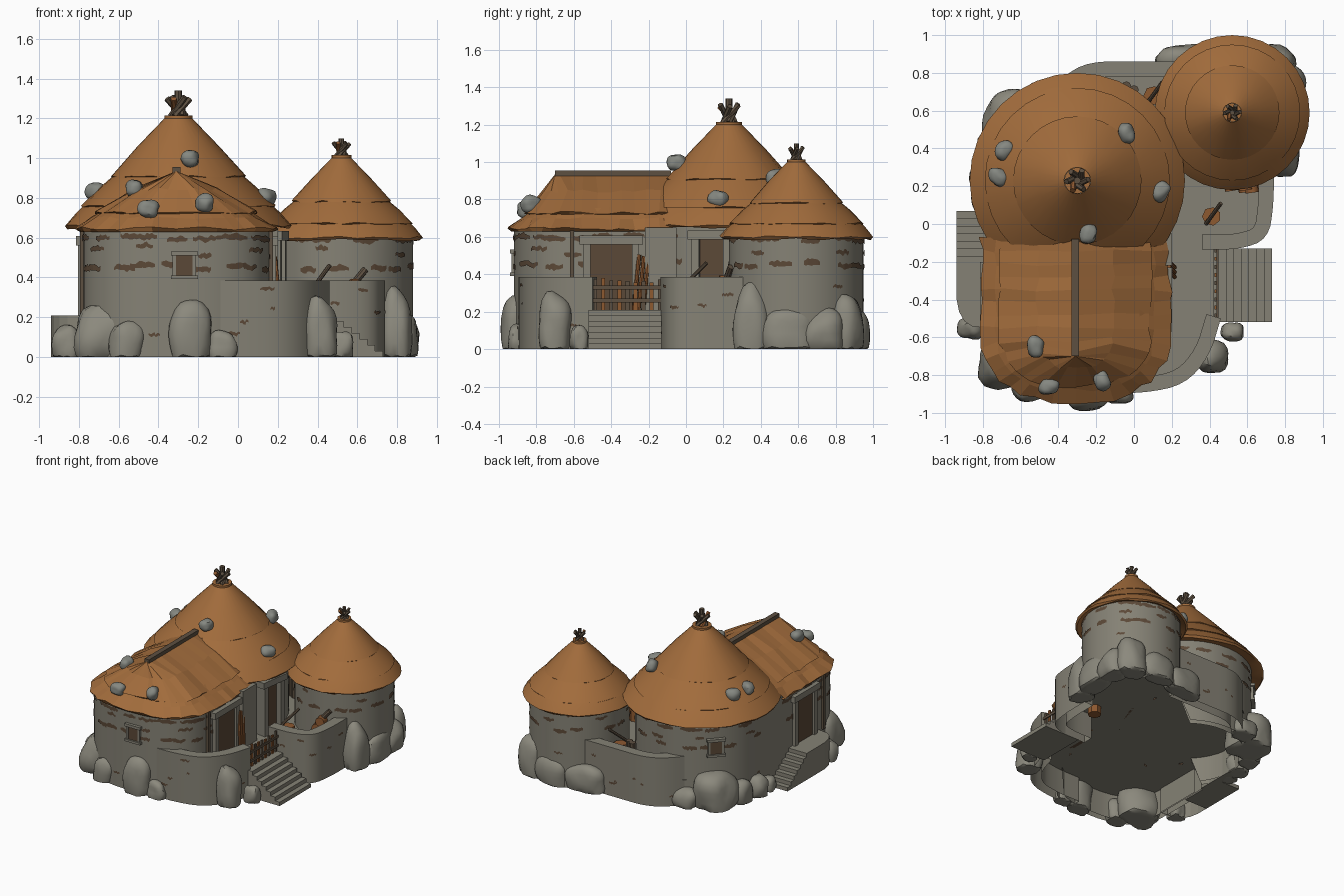
import bpy, bmesh, math, random
from mathutils import Vector, Matrix, noise

if "Cube" in bpy.data.objects:
    bpy.data.objects.remove(bpy.data.objects["Cube"])
random.seed(4)
R = random.uniform

def mat(name, c):
    m = bpy.data.materials.new(name)
    m.diffuse_color = (*c, 1)
    m.use_nodes = True
    m.node_tree.nodes["Principled BSDF"].inputs["Base Color"].default_value = m.diffuse_color
    return m
PLASTER = mat("grey plaster", (0.235, 0.222, 0.178))
THATCH = mat("thatch", (0.36, 0.15, 0.045))
PATCH = mat("bare brown patch", (0.105, 0.065, 0.038))
DARK = mat("dark wood", (0.11, 0.08, 0.053))
LOG = mat("orange wood", (0.27, 0.10, 0.03))
ROCK = mat("boulder grey", (0.26, 0.25, 0.205))
SLATE = mat("roof stone grey", (0.235, 0.245, 0.22))
GRASS = mat("grass green", (0.07, 0.13, 0.012))

def obj(name, verts, faces, m, smooth=None):
    me = bpy.data.meshes.new(name)
    me.from_pydata([tuple(v) for v in verts], [], faces)
    bm = bmesh.new(); bm.from_mesh(me)
    bmesh.ops.recalc_face_normals(bm, faces=bm.faces)
    bm.to_mesh(me); bm.free()
    me.materials.append(m)
    o = bpy.data.objects.new(name, me)
    bpy.context.collection.objects.link(o)
    if smooth:
        bpy.ops.object.select_all(action='DESELECT')
        o.select_set(True); bpy.context.view_layer.objects.active = o
        bpy.ops.object.shade_smooth_by_angle(angle=math.radians(smooth))
    return o

def loft(name, rows, m, closed=False, smooth=None):
    n = len(rows[0]); k = n if closed else n - 1
    faces = [(r*n+i, r*n+(i+1) % n, (r+1)*n+(i+1) % n, (r+1)*n+i)
             for r in range(len(rows)-1) for i in range(k)]
    return obj(name, [p for row in rows for p in row], faces, m, smooth)

def box(name, lo, hi, m, origin=(0, 0, 0), ang=0):
    M = Matrix.Translation(origin) @ Matrix.Rotation(ang, 4, 'Z')
    v = [M @ Vector((x, y, z)) for x in (lo[0], hi[0]) for y in (lo[1], hi[1]) for z in (lo[2], hi[2])]
    return obj(name, v, [(0, 1, 3, 2), (4, 6, 7, 5), (0, 4, 5, 1), (2, 3, 7, 6), (0, 2, 6, 4), (1, 5, 7, 3)], m)

def pole(name, a, b, r, m, n=8):
    a, b = Vector(a), Vector(b)
    M = (b-a).to_track_quat('Z', 'Y').to_matrix()
    ring = [M @ Vector((r*math.cos(i*math.tau/n), r*math.sin(i*math.tau/n), 0)) for i in range(n)]
    f = [(i, (i+1) % n, n+(i+1) % n, n+i) for i in range(n)] + [tuple(range(n)), tuple(range(n, 2*n))]
    return obj(name, [a+p for p in ring]+[b+p for p in ring], f, m, 40)

# ---- plan outlines (outside lies to the right of travel)
def circle(c, r, n=40):
    return [(c[0]+r*math.cos(i*math.tau/n), c[1]+r*math.sin(i*math.tau/n)) for i in range(n)]

def u_plan(w, d, back=-0.08):
    cx, cy, n = -0.31, -0.55, 18
    left = [(cx-w, back+(cy-back)*i/7) for i in range(7)]
    arc = []
    for i in range(n+1):
        a = math.pi + math.pi*i/n
        c, s = math.cos(a), math.sin(a)
        arc.append((cx+w*math.copysign(abs(c)**0.8, c), cy-d*abs(s)**0.8))
    return left + arc + [(2*cx-x, y) for x, y in reversed(left)]

def chaikin(p, times=2):
    for _ in range(times):
        q = [p[0]]
        for a, b in zip(p, p[1:]):
            q += [(a[0]*.75+b[0]*.25, a[1]*.75+b[1]*.25), (a[0]*.25+b[0]*.75, a[1]*.25+b[1]*.75)]
        p = q + [p[-1]]
    return p

def normals(p, closed):
    out = []
    for i in range(len(p)):
        a = p[i-1] if closed or i else p[0]
        b = p[(i+1) % len(p)] if closed or i < len(p)-1 else p[-1]
        t = Vector((b[0]-a[0], b[1]-a[1])).normalized()
        out.append((t.y, -t.x))
    return out

def wall(name, p, t, z1, closed=False, foot=lambda x, y: 0.0):
    """hollow-bottomed wall; foot(x, y) gives the height where it starts"""
    nn = normals(p, closed)
    inn = [(x-a*t, y-b*t) for (x, y), (a, b) in zip(p, nn)]
    z0 = [foot(x, y) for x, y in p]
    rows = [[(x, y, z) for (x, y), z in zip(p, z0)], [(x, y, z1) for x, y in p],
            [(x, y, z1) for x, y in inn], [(x, y, z) for (x, y), z in zip(inn, z0)]]
    if closed:
        return loft(name, rows, PLASTER, True, 35)
    k = len(p)
    f = [(j*k+i, j*k+i+1, (j+1)*k+i+1, (j+1)*k+i) for j in range(3) for i in range(k-1)]
    f += [tuple(j*k+e for j in range(4)) for e in (0, k-1)]
    return obj(name, [v for r in rows for v in r], f, PLASTER, 35)

def patches(name, p, closed, spots):
    """ragged brown plates hugging a wall outline; spots = (fraction, z, length, height)"""
    q = [Vector(v) for v in p] + ([Vector(p[0])] if closed else [])
    L = [0]
    for a, b in zip(q, q[1:]): L.append(L[-1]+(b-a).length)
    def at(s):
        s = s % L[-1] if closed else min(max(s, 0), L[-1]-1e-4)
        i = max(k for k in range(len(q)-1) if L[k] <= s)
        t = (q[i+1]-q[i]).normalized()
        return q[i] + t*(s-L[i]) + Vector((t.y, -t.x))*0.005
    V, F = [], []
    for u, z, ln, h in spots:
        b0, n = len(V), 8
        for i in range(n+1):
            c = at(u*L[-1]+ln*(i/n-.5))
            k = h*.5*math.sin(math.pi*(0.08+0.84*i/n))**.4
            w = z+R(-.006, .006)
            V += [(c.x, c.y, w-k*R(.5, 1.1)), (c.x, c.y, w+k*R(.5, 1.1))]
            if i: F.append((b0+2*i-2, b0+2*i, b0+2*i+1, b0+2*i-1))
    obj(name, V, F, PATCH)

def spots(n, top):
    out = []
    for i in range(n):
        u = lambda: (i+R(.1, .9))/n
        out += [(u(), R(top-.045, top-.025), R(.09, .17), .035), (u(), .455+R(-.015, .015), R(.08, .14), .038)]
        if i % 2: out += [(u(), R(.5, .56), R(.04, .11), .03), (u(), R(.1, .38), R(.02, .07), .02)]
    return out

# ---- house walls: parts standing on the yard floor start there, outer parts reach the ground
MAIN, TOWER = (-0.30, 0.23), (0.52, 0.59)
YARD = 0.2
for name, p, closed, top, n, foot in (
        ("main_house_wall", circle(MAIN, 0.48), True, 0.68, 15, lambda x, y: 0 if y-x > .62 else YARD),
        ("tower_wall", circle(TOWER, 0.36), True, 0.62, 13, lambda x, y: 0 if x+y > .98 else YARD),
        ("front_house_wall", u_plan(0.47, 0.37), False, 0.65, 17, lambda x, y: YARD if x > 0 and y > -.82 else 0)):
    wall(name, p, 0.05, top, closed, foot)
    patches(name+"_patches", p, closed, spots(n, min(top, .635)))
box("left_link_wall", (-.78, -.1, 0), (-.72, .22, .65), PLASTER)

# ---- courtyard walls and floor
yard = chaikin([(-0.16, -0.895), (0.06, -0.895), (0.27, -0.85), (0.40, -0.70), (0.46, -0.5)])
side = chaikin([(0.36, -0.135), (0.56, -0.135), (0.71, -0.08), (0.74, 0.1), (0.74, 0.32)])
rear = chaikin([(0.32, 0.86), (0.0, 0.86), (-0.24, 0.86), (-0.38, 0.78), (-0.48, 0.66)])
for name, p in (("yard_wall", yard), ("side_wall", side), ("rear_wall", rear)):
    wall(name, p, 0.08, 0.385)
    patches(name+"_patches", p, False, [(R(.05, .95), R(.08, .36), R(.02, .08), .02) for _ in range(6)])
fl = yard[3:-1] + [(0.45, -0.5), (0.45, -0.13)] + side[8:-1] + \
     [(TOWER[0]+.34*math.cos(a*.3), TOWER[1]+.34*math.sin(a*.3)) for a in range(-3, 9)] + rear[2:-3] + \
     [(-0.6, 0.58), (-0.74, 0.3), (-0.76, 0), (-0.76, -0.6), (-0.62, -0.83), (-0.35, -0.89)]
obj("floor", [(x, y, YARD) for x, y in fl], [tuple(range(len(fl)))], PLASTER)
box("grass_strip", (-0.2, 0.755, 0.13), (0.16, 0.785, 0.195), GRASS)

# ---- stairs: right entrance, left entrance with landing
for i in range(7):
    box("right_step", (0.42, -0.52, 0), (0.49+0.04*i, -0.13, 0.21-0.03*i), PLASTER)
    box("left_step", (-0.94, -0.3, 0), (-0.74, -0.17+0.04*i, 0.21-0.03*i), PLASTER)
land = chaikin([(-0.94, -0.17), (-0.94, -0.53), (-0.72, -0.56)])
k = len(land)
obj("left_landing", [(x, y, z) for z in (0, .21) for x, y in land+[(-0.72, -0.17)]],
    [(i, i+1, k+2+i, k+1+i) for i in range(k)] + [tuple(range(k+1, 2*k+2))], PLASTER)

# ---- round thatched roofs in overlapping tiers
def round_roof(name, c, tiers, under, n=32):
    for t, (a, b) in enumerate(tiers):
        last = t == len(tiers)-1
        lip = .012 if last else .005
        prof = [a, ((a[0]+b[0])/2, (a[1]+b[1])/2+.006), b, (b[0]-.012, b[1]-lip)] + ([under] if last else [])
        rows = []
        for j, (r, z) in enumerate(prof):
            q = 0.006 if j in (2, 3) else 0
            rows.append([(x, y, z+R(-q, q)) for x, y in circle(c, r, n)])
        loft(f"{name}_tier", rows, THATCH, True, 35)
    r, z = tiers[0][0]
    pole(name+"_cap", (*c, z-.01), (*c, z+.015), r, THATCH, 16)
    for i in range(6):
        a = i*math.tau/6; b = a+2.2; s = r*.55
        pole(name+"_finial_stick", (c[0]+s*math.cos(a), c[1]+s*math.sin(a), z+.01),
             (c[0]+s*1.5*math.cos(b), c[1]+s*1.5*math.sin(b), z+r*1.4+R(0, .012)), r*.22, LOG if i == 2 else DARK, 6)
    pole(name+"_finial_core", (*c, z), (*c, z+r*2), r*.27, DARK)
round_roof("main_roof", MAIN, [((.07, 1.2), (.34, .908)), ((.30, .935), (.49, .758)), ((.45, .785), (.57, .66))], (.47, .67))
round_roof("tower_roof", TOWER, [((.05, 1.0), (.25, .782)), ((.22, .80), (.36, .672)), ((.33, .69), (.41, .60))], (.35, .61))

# ---- hipped thatch over the front house
def u_row(w, d, z, q=0):
    return [(x+R(-q, q), y+R(-q, q), z+R(-q, q)*.7) for x, y in u_plan(w, d)]
ridge = [(-0.31, max(y, -0.70), 0.935) for x, y in u_plan(.4, .3)]
loft("front_roof_upper", [ridge, u_row(.2, .22, .845, .012), u_row(.40, .31, .728, .012), u_row(.385, .30, .72)], THATCH)
loft("front_roof_lower", [u_row(.34, .26, .755), u_row(.42, .33, .70, .01), u_row(.50, .395, .645, .015),
                          u_row(.485, .385, .63), u_row(.44, .34, .645)], THATCH)
box("ridge_beam", (-0.33, -0.70, 0.92), (-0.29, -0.08, 0.955), DARK)

# ---- doors and windows: local +x faces outward
def framed(name, x, y, deg, w, z0, z1, f=0.025, sill=True, depth=0.025):
    o, a, h = (x, y, 0), math.radians(deg), w/2
    box(name+"_panel", (-.03, -h, z0), (.008, h, z1), PATCH, o, a)
    for s in (-1, 1):
        box(name+"_jamb", (-.04, s*h-f/2, z0), (depth, s*h+f/2, z1), PLASTER, o, a)
    box(name+"_lintel", (-.04, -h-f, z1), (depth+.01, h+f, z1+f*1.2), PLASTER, o, a)
    if sill: box(name+"_sill", (-.04, -h-f, z0-f), (depth+.01, h+f, z0), PLASTER, o, a)
framed("front_window", -0.27, -0.92, -90, .10, .41, .51, .018, depth=.012)
framed("main_window", -0.655, 0.56, 137, .10, .41, .51, .018, depth=.012)
framed("left_door", -0.78, -0.36, 180, .24, .21, .56, .04, False)
framed("yard_door", 0.165, -0.40, 0, .26, .2, .56, .04, False)
framed("main_door", 0.18, 0.14, -8, .17, .2, .585, .04, False, .05)
box("corner_pier", (0.13, -0.22, 0.2), (0.2, -0.05, 0.65), PLASTER)
for x, y in ((0.165, -0.61), (-0.785, -0.6)):
    box("wall_post", (x-.01, y-.01, .2), (x+.012, y+.012, .64), DARK)

# ---- gate, planks, chopping blocks with axes, log stack
for i in range(9):
    y = -0.495+0.043*i
    box("gate_picket", (.425, y, .21), (.437, y+.02, .37+R(-.015, .015)), LOG if i % 2 else DARK)
for z in (.25, .32):
    box("gate_rail", (.438, -.51, z), (.448, -.13, z+.02), DARK)
for i in range(3):
    pole("leaning_plank", (.215, -.28+.025*i, .2), (.185, -.25+.025*i, .5+R(-.03, .02)), .011, LOG)
for x, y in ((.41, .04), (.10, .68)):
    pole("chopping_block", (x, y, .14), (x, y, .34), .05, LOG, 7)
    pole("axe_handle", (x-.03, y-.04, .35), (x+.05, y+.07, .46), .011, DARK)
for x, y in ((-.04, .73), (.0, .71)):
    pole("rear_post", (x, y, .2), (x, y, .4), .025, DARK)
for row, n in ((0, 3), (1, 2), (2, 1)):
    for i in range(n):
        x, z = .58+(i-(n-1)/2)*.072, .236+.062*row
        pole("firewood_log", (x+.01, .165+R(0, .02), z), (x-.01, .30, z), .035, LOG, 10)
pole("leaning_log", (.55, .2, .33), (.64, .24, .44), .018, DARK)

# ---- boulders and roof stones
def rock(name, c, s, m, ground=False, ang=0.0):
    bm = bmesh.new()
    bmesh.ops.create_icosphere(bm, subdivisions=3, radius=1)
    off = Vector((R(0, 50), R(0, 50), R(0, 50)))
    M = Matrix.Rotation(ang, 3, 'Z')
    for v in bm.verts:
        p = v.co * (1+.22*noise.noise(v.co*1.1+off))
        e = 2.5
        k = (abs(v.co.x)**e+abs(v.co.y)**e+abs(v.co.z)**e)**(-1/e)   # boxy rounding
        p = M @ Vector([a*b*k for a, b in zip(p, s)]) + Vector(c)
        if ground: p.z = max(p.z, 0)
        v.co = p
    vs = [v.co.copy() for v in bm.verts]
    fs = [[v.index for v in f.verts] for f in bm.faces]
    bm.free()
    obj(name, vs, fs, m, 30)
for x, y, a, b, h in ((-.67, -.74, .15, .14, .27), (-.86, -.55, .07, .06, .16), (-.56, -.87, .09, .07, .18),
                      (-.24, -.91, .11, .07, .29), (-.08, -.90, .07, .05, .13), (.41, -.70, .09, .09, .29),
                      (.52, -.57, .06, .05, .13), (.79, .35, .08, .10, .33), (.82, .55, .09, .15, .22),
                      (.81, .73, .10, .11, .22), (.74, .86, .11, .09, .29), (.54, .91, .13, .07, .2),
                      (.27, .87, .16, .08, .2), (-.64, .55, .16, .16, .28), (-.76, .40, .08, .08, .18),
                      (-.79, .24, .08, .08, .16), (-.80, .12, .06, .06, .1), (-.47, .68, .11, .08, .14)):
    rock("base_boulder", (x, y, h*.38), (a, b, h*.62), ROCK, True)
for x, y, z in ((-.69, .39, .83), (-.72, .25, .84), (-.04, .48, .92), (.14, .17, .81), (-.24, -.05, 1.0),
                (-.52, -.65, .85), (-.45, -.86, .75), (-.17, -.83, .78)):
    rock("roof_stone", (x, y, z-.005), (.055, .043, .045), SLATE, False, R(0, 3))
